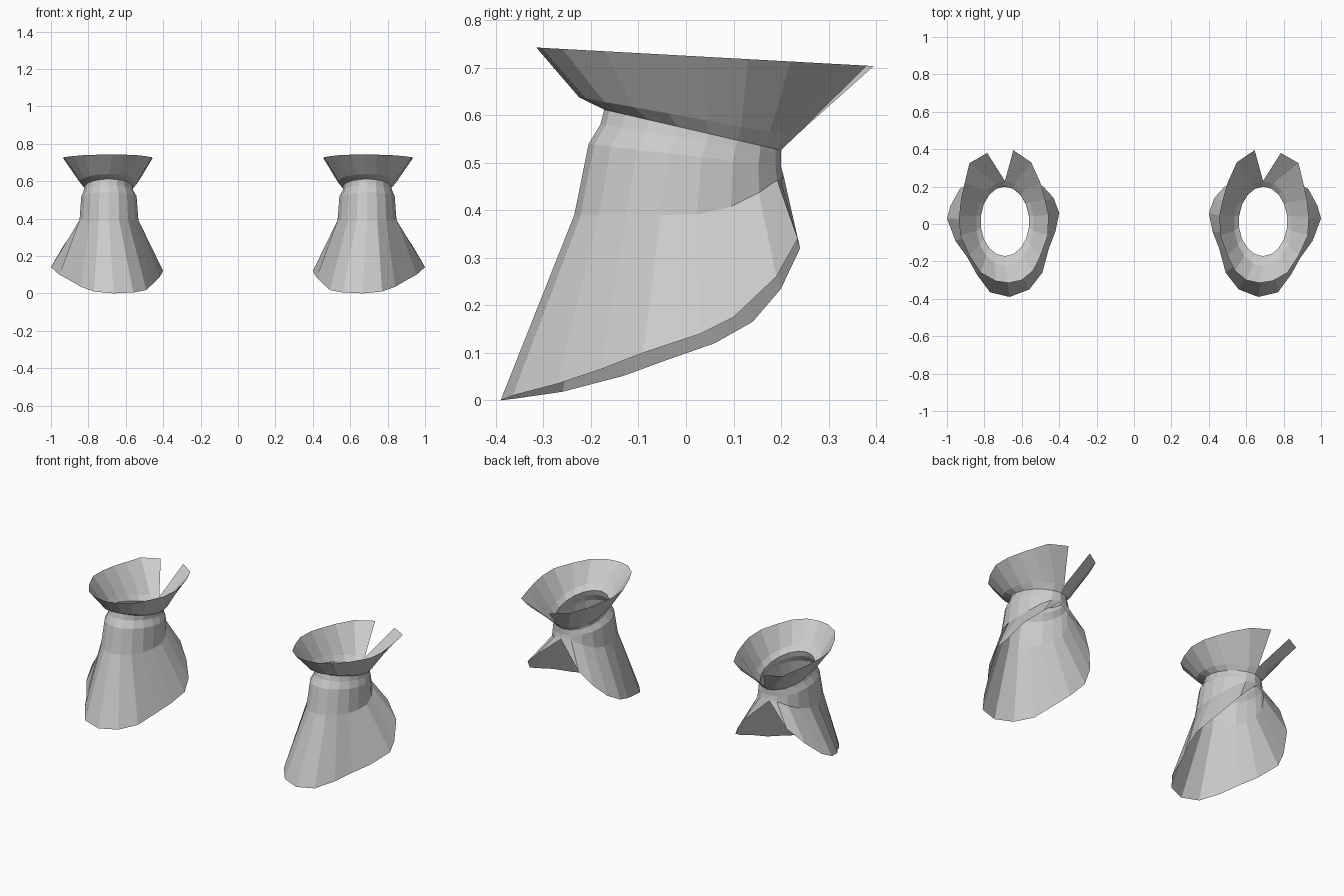
import bpy
from math import sin, cos, tau

cube = bpy.data.objects.get("Cube")
if cube:
    bpy.data.objects.remove(cube, do_unlink=True)

grey = bpy.data.materials.new("plain_grey")
grey.use_nodes = True
grey.diffuse_color = (0.6, 0.6, 0.6, 1)
grey.node_tree.nodes["Principled BSDF"].inputs["Base Color"].default_value = grey.diffuse_color

COLUMNS = 18  # column 0 is the back centre, running round by the outer side


def ring(x_in, x_out, y_front, y_back, height):
    """Oval loop whose height follows its depth."""
    points = []
    for i in range(COLUMNS):
        a = tau * i / COLUMNS
        x = (x_in + x_out) / 2 + (x_out - x_in) / 2 * sin(a)
        y = (y_front + y_back) / 2 + (y_back - y_front) / 2 * cos(a)
        points.append((x, y, height(y)))
    return points + points[:1]


def loft(name, rings, side):
    """Sheet through the rings, listed from the lowest to the highest."""
    verts, faces, index = [], [], {}

    def vertex(p):
        if p not in index:
            index[p] = len(verts)
            verts.append((p[0] * side, p[1], p[2]))
        return index[p]

    for low, high in zip(rings, rings[1:]):
        for i in range(COLUMNS):
            face = [vertex(p) for p in (low[i], high[i], high[i + 1], low[i + 1])]
            faces.append(face if side > 0 else face[::-1])
    mesh = bpy.data.meshes.new(name)
    mesh.from_pydata(verts, [], faces)
    mesh.materials.append(grey)
    mesh.update()
    obj = bpy.data.objects.new(name, mesh)
    bpy.context.collection.objects.link(obj)


# Hem: low at the toe, rising to a notch at the back
hem = [(.70, .20, .46), (.84, .235, .34), (.93, .19, .26), (.98, .10, .175),
       (1, .03, .14), (.955, -.09, .10), (.89, -.18, .065), (.84, -.27, .035),
       (.77, -.365, .01), (.665, -.39, 0), (.56, -.35, .005), (.49, -.26, .018),
       (.455, -.13, .052), (.42, -.04, .085), (.40, .06, .12), (.43, .14, .165),
       (.485, .2, .235), (.555, .24, .32)]
hem.append(hem[0])

# Body loops
calf = ring(.53, .85, -.235, .205, lambda y: .39 + 2 * max(0, y) ** 2)
shoulder = ring(.54, .84, -.205, .2, lambda y: .515 - .12 * y)
band = ring(.56, .825, -.18, .2, lambda y: .55 - .17 * y)
neck = ring(.56, .82, -.172, .2, lambda y: .572 - .23 * y)

# Flared collar, split open at the back
fold = ring(.535, .845, -.225, .23, lambda y: .597 - .18 * y)
rim_plan = [(.785, .38), (.88, .325), (.905, .22), (.925, .13), (.935, .04),
            (.93, -.06), (.88, -.17), (.82, -.26), (.74, -.305), (.67, -.315),
            (.6, -.3), (.54, -.25), (.5, -.17), (.46, -.06), (.457, .05),
            (.475, .13), (.5, .22), (.55, .33), (.645, .395)]
rim = [(x, y, .725 - .055 * y) for x, y in rim_plan]

for side, label in ((1, "left"), (-1, "right")):
    loft(label + "_cuff_body", [hem, calf, shoulder, band, neck], side)
    loft(label + "_cuff_collar", [neck, fold, rim], side)
